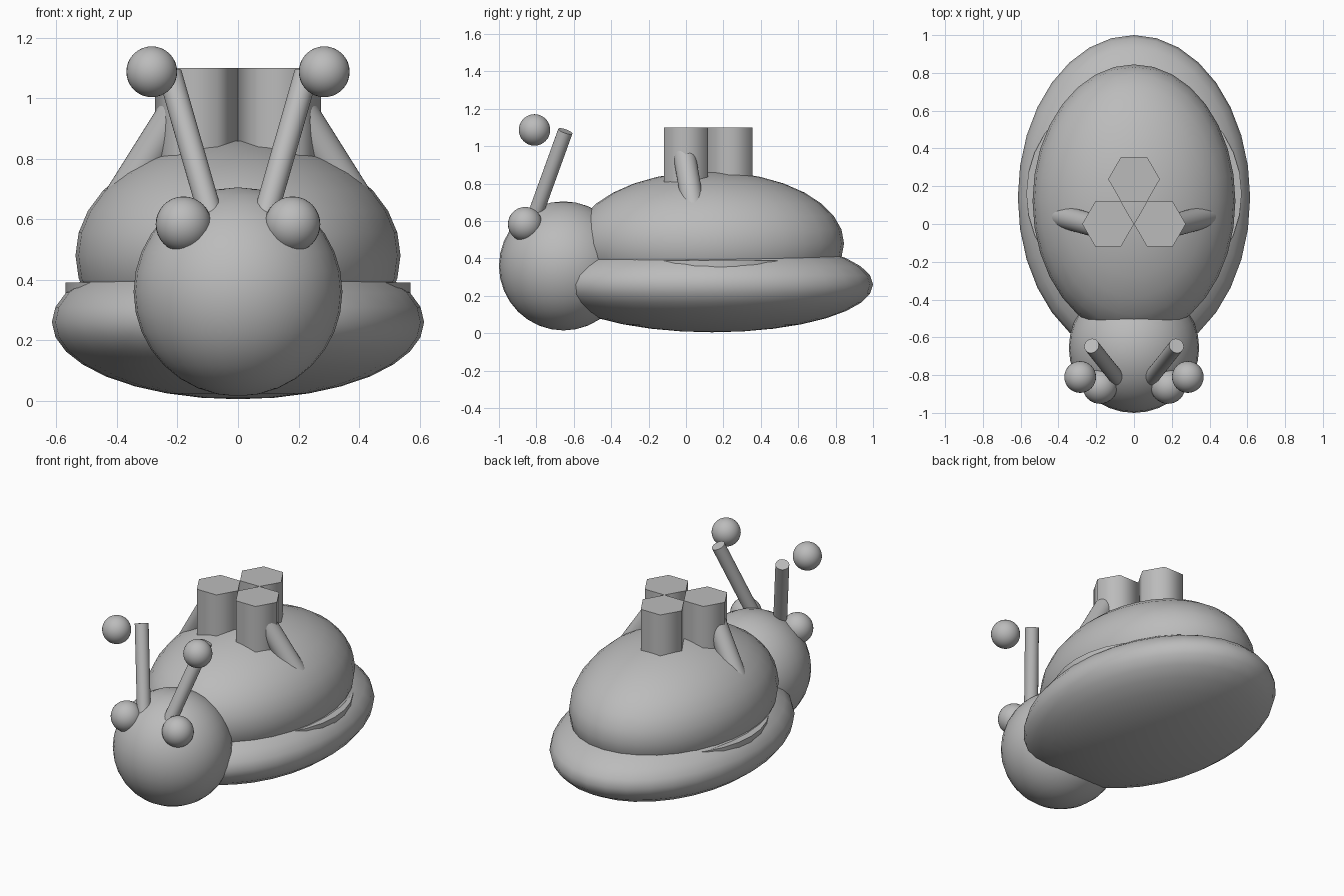
import bpy, math
from mathutils import Vector

if "Cube" in bpy.data.objects:
    bpy.data.objects.remove(bpy.data.objects["Cube"])

grey = bpy.data.materials.new("plain grey")
grey.diffuse_color = (0.5, 0.5, 0.5, 1)
grey.use_nodes = True
grey.node_tree.nodes["Principled BSDF"].inputs["Base Color"].default_value = grey.diffuse_color


def finish(name, angle=40):
    ob = bpy.context.object
    ob.name = name
    ob.data.materials.append(grey)
    bpy.ops.object.transform_apply(location=False, rotation=True, scale=True)
    bpy.ops.object.shade_smooth_by_angle(angle=math.radians(angle))
    return ob


def ellipsoid(name, centre, radii):
    bpy.ops.mesh.primitive_uv_sphere_add(segments=32, ring_count=16, radius=1, location=centre)
    bpy.context.object.scale = radii
    return finish(name)


def rod(name, a, b, radius, sides=32, angle=40):
    a, b = Vector(a), Vector(b)
    bpy.ops.mesh.primitive_cylinder_add(vertices=sides, radius=radius,
                                        depth=(b - a).length, location=(a + b) / 2)
    bpy.context.object.rotation_euler = (b - a).to_track_quat('Z', 'Y').to_euler()
    return finish(name, angle)


# Flattened foot, domed shell and round head
ellipsoid("body", (0, 0.14, 0.26), (0.615, 0.86, 0.255))
ellipsoid("shell", (0, 0.122, 0.48), (0.537, 0.723, 0.385))
ellipsoid("head", (0, -0.655, 0.36), (0.345, 0.345, 0.345))

# Thin disc showing as a sliver on each flank
rod("shell_rim", (0, 0.16, 0.34), (0, 0.16, 0.39), 0.57)

# Paired eyes, stalks, floating tips and shell struts
for side, s in (("left", -1), ("right", 1)):
    ellipsoid(side + "_eye", (s * 0.18, -0.86, 0.583), (0.092,) * 3)
    ellipsoid(side + "_stalk_tip", (s * 0.285, -0.81, 1.087), (0.084,) * 3)
    rod(side + "_stalk", (s * 0.09, -0.815, 0.61), (s * 0.225, -0.645, 1.08), 0.04)
    rod(side + "_strut", (s * 0.20, -0.01, 0.96), (s * 0.42, 0.05, 0.61), 0.06)

# Cluster of three hexagonal columns, corners pointing along x
R = 0.137
for name, x, y in (("left_column", -R, 0), ("right_column", R, 0),
                   ("rear_column", 0, R * math.sqrt(3))):
    bpy.ops.mesh.primitive_cylinder_add(vertices=6, radius=R, depth=0.4, location=(x, y, 0.9))
    bpy.context.object.rotation_euler.z = math.radians(30)
    finish(name, 65)
